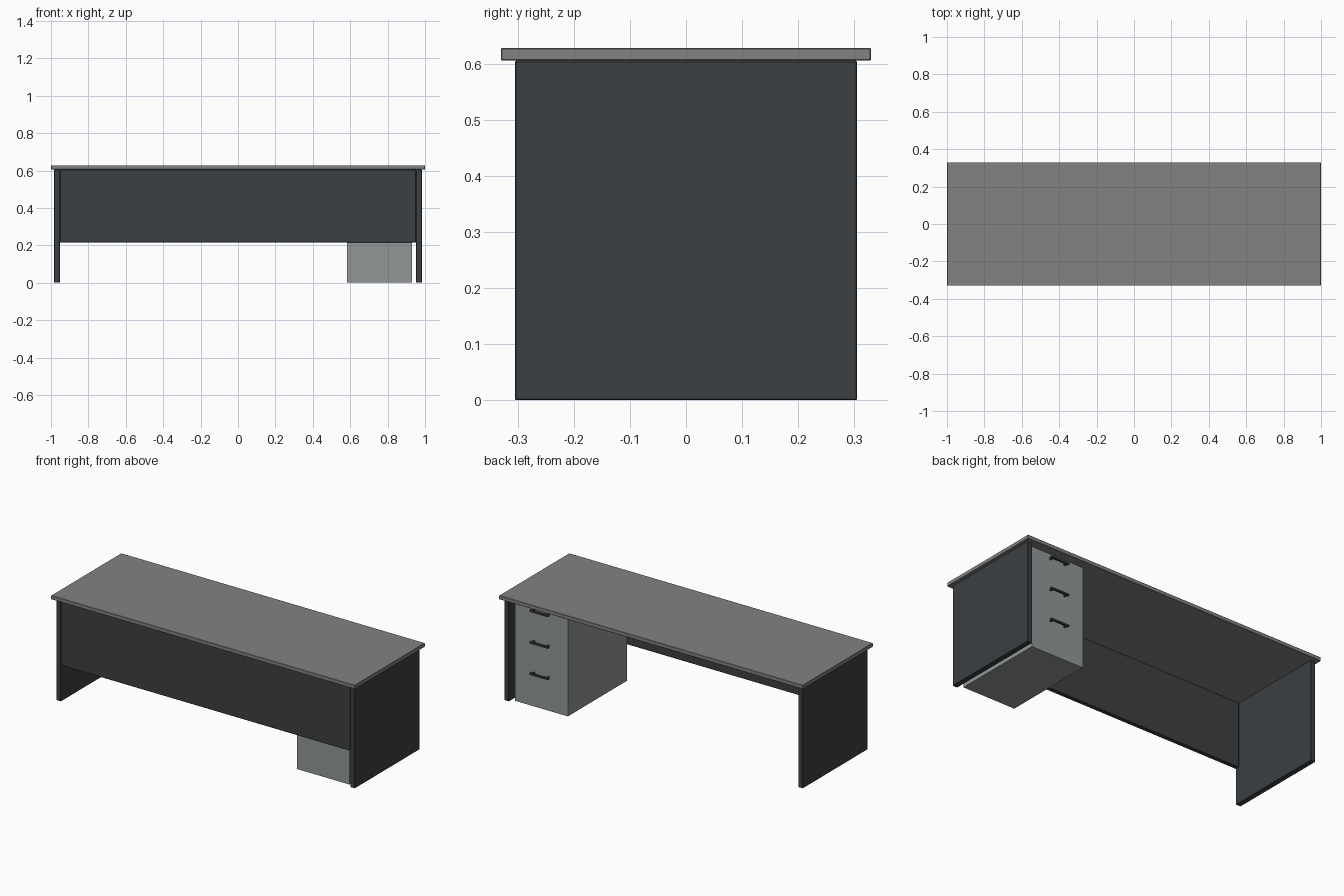
import bpy
import bmesh

if "Cube" in bpy.data.objects:
    bpy.data.objects.remove(bpy.data.objects["Cube"])


def material(name, rgb):
    m = bpy.data.materials.new(name)
    m.diffuse_color = (*rgb, 1)
    m.use_nodes = True
    m.node_tree.nodes["Principled BSDF"].inputs["Base Color"].default_value = m.diffuse_color
    return m


GREY = material("mid_grey", (0.22, 0.225, 0.22))
DARK = material("charcoal", (0.045, 0.05, 0.055))
LIGHT = material("light_grey", (0.29, 0.31, 0.31))


def add_box(bm, x, y, z):
    """Add a box spanning the given (min, max) ranges."""
    verts = bmesh.ops.create_cube(bm, size=1)["verts"]
    for v in verts:
        for i, (lo, hi) in enumerate((x, y, z)):
            v.co[i] = lo if v.co[i] < 0 else hi


def make(name, boxes, mat, bevel=0.0):
    bm = bmesh.new()
    for b in boxes:
        add_box(bm, *b)
    mesh = bpy.data.meshes.new(name)
    bm.to_mesh(mesh)
    bm.free()
    mesh.materials.append(mat)
    ob = bpy.data.objects.new(name, mesh)
    bpy.context.collection.objects.link(ob)
    if bevel:
        mod = ob.modifiers.new("edge_bevel", "BEVEL")
        mod.width = bevel
        mod.segments = 1
    return ob


# Desk top
make("desk_top", [((-1, 1), (-0.33, 0.33), (0.605, 0.628))], GREY, 0.002)

# Slab legs at both ends
for side, x in (("left", (-0.983, -0.952)), ("right", (0.952, 0.983))):
    make(side + "_leg_panel", [(x, (-0.305, 0.305), (0, 0.605))], DARK, 0.002)

# Front modesty panel
make("modesty_panel", [((-0.952, 0.952), (-0.305, -0.28), (0.215, 0.605))], DARK, 0.002)

# Drawer pedestal, opening to the back
make("drawer_pedestal", [((0.583, 0.93), (-0.28, 0.278), (0, 0.604))], LIGHT)

# Drawer handles: a bar on two posts
cx, half, r = 0.757, 0.06, 0.005
for i, z in enumerate((0.575, 0.387, 0.2)):
    zr = (z - r, z + r)
    boxes = [((cx - half, cx + half), (0.295, 0.305), zr)]
    for s in (-1, 1):
        px = cx + s * (half - 0.012)
        boxes.append(((px - r, px + r), (0.277, 0.296), zr))
    make(f"drawer_handle_{i + 1}", boxes, DARK)
